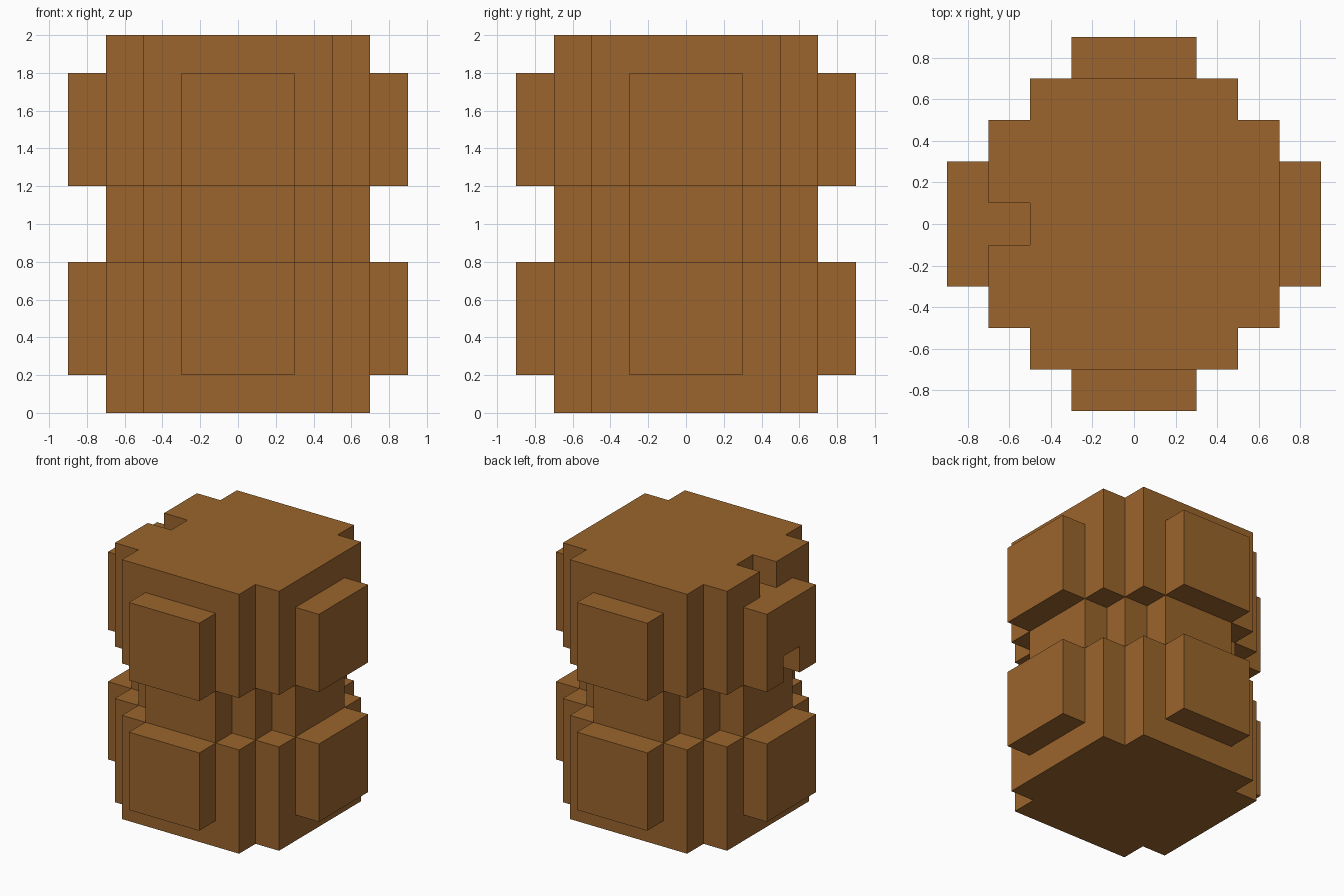
import bpy, bmesh, math
from mathutils import Matrix, Vector

cube = bpy.data.objects.get("Cube")
if cube:
    bpy.data.objects.remove(cube, do_unlink=True)

# One warm brown for everything
brown = bpy.data.materials.new("warm brown")
brown.use_nodes = True
COLOR = (0.328, 0.130, 0.026, 1.0)
brown.diffuse_color = COLOR
brown.node_tree.nodes["Principled BSDF"].inputs["Base Color"].default_value = COLOR


def prism(name, profile, depth, matrix=Matrix()):
    """Extrude a flat xy profile along z, then place it with a matrix."""
    bm = bmesh.new()
    face = bm.faces.new([bm.verts.new((x, y, 0)) for x, y in profile])
    ext = bmesh.ops.extrude_face_region(bm, geom=[face])
    top = [v for v in ext["geom"] if isinstance(v, bmesh.types.BMVert)]
    bmesh.ops.translate(bm, vec=(0, 0, depth), verts=top)
    bmesh.ops.recalc_face_normals(bm, faces=bm.faces)
    bm.transform(matrix)
    mesh = bpy.data.meshes.new(name)
    bm.to_mesh(mesh)
    bm.free()
    mesh.materials.append(brown)
    obj = bpy.data.objects.new(name, mesh)
    bpy.context.collection.objects.link(obj)
    return obj


def four_way(quarter):
    """Repeat a corner outline around the centre in quarter turns."""
    points = []
    for _ in range(4):
        points += quarter
        quarter = [(-y, x) for x, y in quarter]
    return points


def lift(z):
    return Matrix.Translation((0, 0, z))


# Stepped body halves and the narrower waist between them
body_outline = four_way([(0.7, 0.5), (0.5, 0.5), (0.5, 0.7)])
waist_outline = four_way([(0.7, 0.3), (0.5, 0.3), (0.5, 0.5), (0.3, 0.5), (0.3, 0.7)])
prism("lower_body", body_outline, 0.8)
prism("waist", waist_outline, 0.4, lift(0.8))
upper = prism("upper_body", body_outline, 0.8, lift(1.2))

# Small notch in the top rim
cutter = prism("notch_cutter", [(-0.8, -0.1), (-0.5, -0.1), (-0.5, 0.1), (-0.8, 0.1)],
               0.4, lift(1.8))
cutter.hide_render = True
mod = upper.modifiers.new("notch", "BOOLEAN")
mod.operation = "DIFFERENCE"
mod.solver = "EXACT"
mod.object = cutter
bpy.context.view_layer.objects.active = upper
bpy.ops.object.modifier_apply(modifier=mod.name)
bpy.data.objects.remove(cutter, do_unlink=True)

# Raised side plates; one upper plate has a notch in its lower edge
plain = [(-0.3, 0), (0.3, 0), (0.3, 0.6), (-0.3, 0.6)]
notched = [(-0.3, 0), (-0.1, 0), (-0.1, 0.2), (0.1, 0.2), (0.1, 0),
           (0.3, 0), (0.3, 0.6), (-0.3, 0.6)]
# Profile x -> y, profile y -> z, extrusion -> x
stand = Matrix(((0, 0, 1, 0.7), (1, 0, 0, 0), (0, 1, 0, 0), (0, 0, 0, 1)))
for turn, side in enumerate(("left", "back", "right", "front")):
    spin = Matrix.Rotation(turn * math.pi / 2, 4, "Z")
    for level, z in (("lower", 0.2), ("upper", 1.2)):
        shape = notched if (side, level) == ("right", "upper") else plain
        prism(f"{side}_{level}_plate", shape, 0.2, lift(z) @ spin @ stand)
